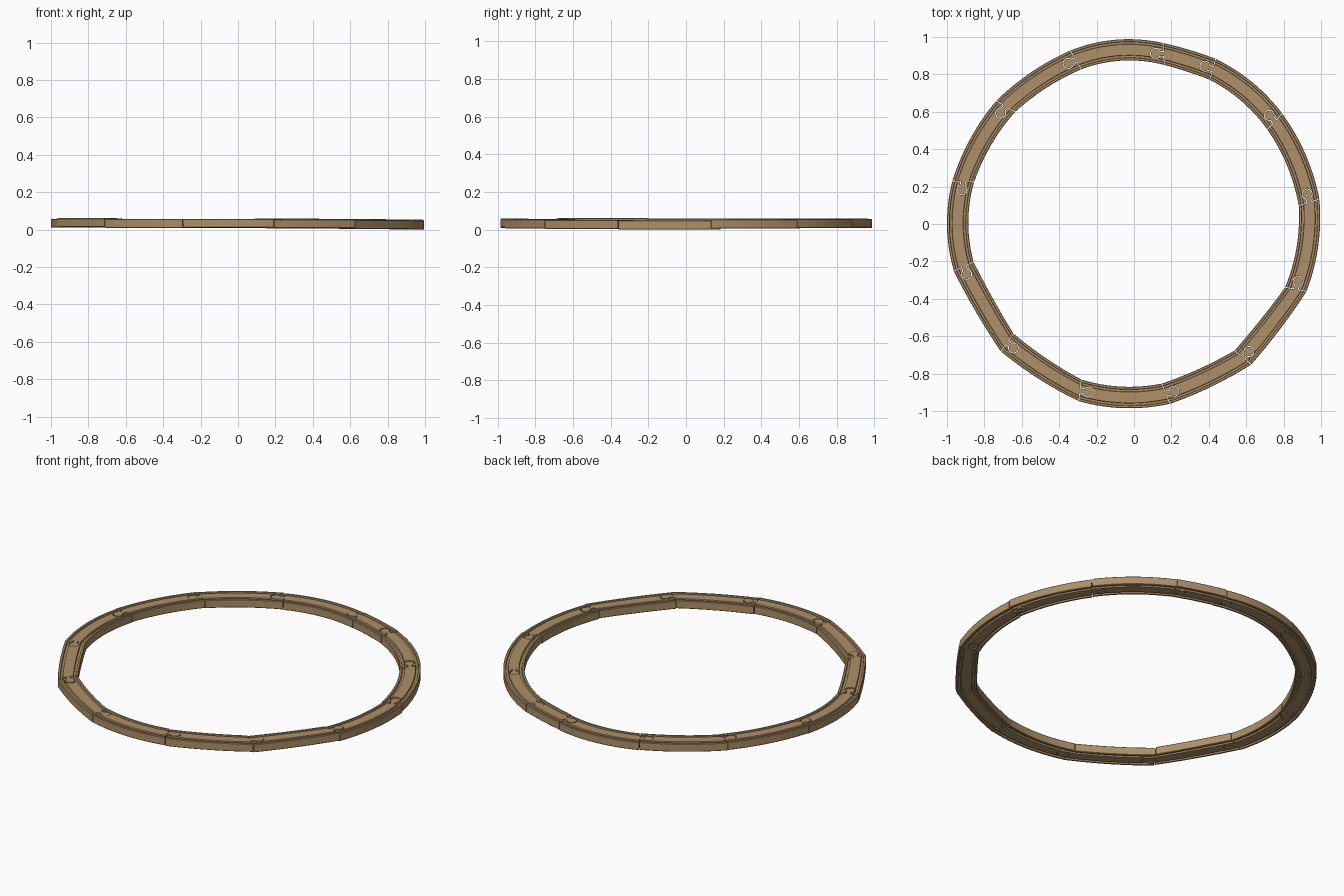
import bpy, bmesh, math

if "Cube" in bpy.data.objects:
    bpy.data.objects.remove(bpy.data.objects["Cube"])

HALF, TALL, SKEW, GAP = 0.057, 0.048, 0.2, 0.004

# joint angle (degrees, anticlockwise), outer radius at joint, outer radius at mid piece, lift
JOINTS = [(7, 1.0, .99, .006), (36, .988, .987, .009), (63, .985, .977, .011), (80, .98, .99, .008),
          (109.5, .988, .98, .010), (137.5, .988, .987, .012), (166, .998, 1.0, .010), (194, .995, .967, .013),
          (223, .985, .972, .009), (252, .992, .986, .010), (280.6, .98, .963, .007),
          (309.2, .978, .962, .004), (338, .99, .992, .0)]

wood = bpy.data.materials.new("wood")
wood.diffuse_color = (0.42, 0.28, 0.14, 1)
wood.use_nodes = True
wood.node_tree.nodes["Principled BSDF"].inputs["Base Color"].default_value = wood.diffuse_color


def half_profile(s):
    """Top (s=1) or bottom (s=-1) edge, left to right, with two wheel grooves."""
    z, g = TALL / 2, TALL / 2 - .009
    right = [(.029, z), (.031, g), (.042, g), (.044, z), (HALF - .003, z), (HALF, z - .003)]
    pts = [(-x, y) for x, y in reversed(right)] + right
    return [(x, y * s) for x, y in pts]


PROFILE = half_profile(1) + half_profile(-1)[::-1]


def finish(bm, name):
    bmesh.ops.recalc_face_normals(bm, faces=bm.faces)
    me = bpy.data.meshes.new(name)
    bm.to_mesh(me)
    bm.free()
    ob = bpy.data.objects.new(name, me)
    bpy.context.collection.objects.link(ob)
    me.materials.append(wood)
    return ob


def peg(bm, ang, rad, grow, z0, z1):
    """Neck and round head, pointing anticlockwise out of a joint."""
    a = ang + .5 * SKEW
    cx, cy = rad * math.cos(ang), rad * math.sin(ang)
    ux, uy = -math.sin(a), math.cos(a)        # along the track
    vx, vy = math.cos(a), math.sin(a)         # outward
    neck, head, mid = .011 + grow, .025 + grow, .045
    start = math.asin(neck / head)
    n = 20
    shape = [(-.02, neck)]
    for k in range(n + 1):
        t = math.pi - start - k / n * (2 * math.pi - 2 * start)
        shape.append((mid + head * math.cos(t), head * math.sin(t)))
    shape.append((-.02, -neck))
    rings = [[bm.verts.new((cx + u * ux + v * vx, cy + u * uy + v * vy, z)) for u, v in shape]
             for z in (z0, z1)]
    m = len(shape)
    bm.faces.new(rings[0])
    bm.faces.new(rings[1])
    for k in range(m):
        j = (k + 1) % m
        bm.faces.new((rings[0][k], rings[0][j], rings[1][j], rings[1][k]))


def piece(i):
    a0, r0, rm, lift = JOINTS[i]
    a1, r1 = JOINTS[(i + 1) % len(JOINTS)][:2]
    a0, a1 = math.radians(a0), math.radians(a1 if a1 > a0 else a1 + 360)
    if a1 - a0 > math.pi:
        a1 -= 2 * math.pi
    zc = lift + TALL / 2
    # curved grooved body
    bm = bmesh.new()
    rings, steps = [], 12
    for k in range(steps + 1):
        t = k / steps
        r = r0 * (1 - t) * (1 - 2 * t) + rm * 4 * t * (1 - t) + r1 * t * (2 * t - 1) - HALF
        a = a0 + GAP / 2 + t * (a1 - a0 - GAP)
        rings.append([bm.verts.new(((r + o) * math.cos(a + o * SKEW / r),
                                    (r + o) * math.sin(a + o * SKEW / r), zc + z)) for o, z in PROFILE])
    n = len(PROFILE)
    for p, q in zip(rings, rings[1:]):
        for k in range(n):
            j = (k + 1) % n
            bm.faces.new((p[k], p[j], q[j], q[k]))
    bm.faces.new(rings[0])
    bm.faces.new(rings[-1])
    body = finish(bm, f"track_piece_{i + 1}")
    # socket cut at the start
    bm = bmesh.new()
    peg(bm, a0, r0 - HALF, .004, -.1, .2)
    cutter = finish(bm, "socket_cutter")
    cutter.hide_render = True
    mod = body.modifiers.new("socket", 'BOOLEAN')
    mod.operation, mod.object, mod.solver = 'DIFFERENCE', cutter, 'EXACT'
    bpy.context.view_layer.objects.active = body
    bpy.ops.object.modifier_apply(modifier=mod.name)
    bpy.data.objects.remove(cutter)
    # peg at the end
    bm = bmesh.new()
    bm.from_mesh(body.data)
    peg(bm, a1, r1 - HALF, 0, lift + .0005, lift + TALL - .0005)
    bm.to_mesh(body.data)
    bm.free()
    bpy.ops.object.select_all(action='DESELECT')
    body.select_set(True)
    bpy.ops.object.mode_set(mode='EDIT')
    bpy.ops.mesh.select_all(action='SELECT')
    bpy.ops.mesh.normals_make_consistent(inside=False)
    bpy.ops.object.mode_set(mode='OBJECT')
    bpy.ops.object.shade_smooth_by_angle(angle=math.radians(25))


for i in range(len(JOINTS)):
    piece(i)
